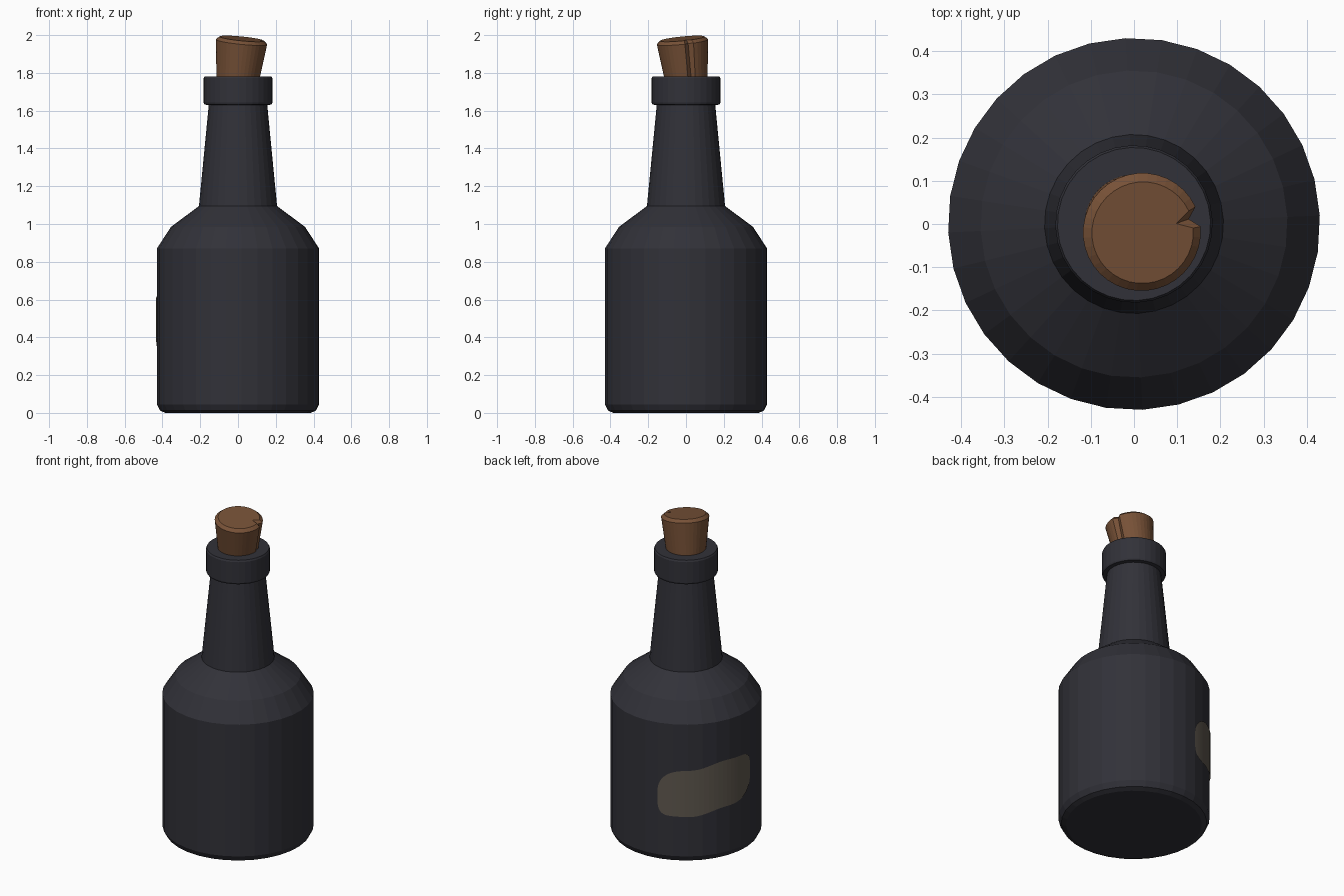
import bpy, bmesh, math
from mathutils import Matrix

if "Cube" in bpy.data.objects:
    bpy.data.objects.remove(bpy.data.objects["Cube"])


def material(name, rgb):
    m = bpy.data.materials.new(name)
    m.diffuse_color = (*rgb, 1)
    m.use_nodes = True
    m.node_tree.nodes["Principled BSDF"].inputs["Base Color"].default_value = m.diffuse_color
    return m


glass = material("dark_glass", (0.031, 0.031, 0.040))
cork_brown = material("cork_brown", (0.185, 0.083, 0.038))
paper = material("faded_paper", (0.115, 0.098, 0.077))


def finish(name, bm, mat):
    bmesh.ops.recalc_face_normals(bm, faces=bm.faces)
    mesh = bpy.data.meshes.new(name)
    bm.to_mesh(mesh)
    bm.free()
    mesh.materials.append(mat)
    ob = bpy.data.objects.new(name, mesh)
    bpy.context.collection.objects.link(ob)
    return ob


def lathe(name, profile, sides, mat, start=0.0, radius_factor=None, matrix=None):
    """Turn a (radius, z) profile into a closed, flat-faced solid."""
    bm = bmesh.new()
    rings = []
    for j, (r, z) in enumerate(profile):
        ring = []
        for i in range(sides):
            a = math.radians(start) + math.tau * i / sides
            k = radius_factor(i, j) if radius_factor else 1
            ring.append(bm.verts.new((r * k * math.cos(a), r * k * math.sin(a), z)))
        rings.append(ring)
    for lo, hi in zip(rings, rings[1:]):
        for i in range(sides):
            n = (i + 1) % sides
            bm.faces.new((lo[i], lo[n], hi[n], hi[i]))
    bm.faces.new(rings[0][::-1])
    bm.faces.new(rings[-1])
    if matrix:
        bm.transform(matrix)
    return finish(name, bm, mat)


# bottle: base bevel, body, shoulder, neck and collar in one profile
lathe("bottle", [(0.385, 0.0), (0.413, 0.012), (0.43, 0.045), (0.43, 0.87),
                 (0.355, 0.985), (0.207, 1.095), (0.155, 1.63), (0.178, 1.632),
                 (0.182, 1.642), (0.182, 1.772), (0.177, 1.782)],
      32, glass, start=2.6)


# cork: tapered, leaning to the front right, with a split down one side
def split(i, j):
    return (1, 0.9, 0.82, 0.68)[j] if i == 1 else 1


lean = Matrix.Translation((0, 0, 1.78)) @ Matrix.Rotation(math.radians(8), 4, (1, 1, 0))
lathe("cork", [(0.105, -0.08), (0.115, 0.0), (0.137, 0.186), (0.118, 0.203)],
      36, cork_brown, start=5, radius_factor=split, matrix=lean)

# label: thin, slightly crooked, round-cornered patch wrapped round the back left
bm = bmesh.new()
COLS = 32
previous = None
for i in range(COLS + 1):
    u = max(-0.998, min(0.998, 2 * i / COLS - 1))
    u = math.sin(u * math.pi / 2) * 0.999          # denser columns at the ends
    a = math.radians(142.5 + 39.5 * u)
    half = 0.145 * (1 - abs(u) ** 5) ** 0.3
    mid = 0.457 + 0.043 * u + 0.006 * math.sin(7 * u)
    pair = [bm.verts.new((0.4335 * math.cos(a), 0.4335 * math.sin(a), mid + s * half))
            for s in (-1, 1)]
    if previous:
        bm.faces.new((previous[0], pair[0], pair[1], previous[1]))
    previous = pair
label = finish("label", bm, paper)
# make sure the patch faces outward
me = label.data
if sum(p.normal.x * p.center.x + p.normal.y * p.center.y for p in me.polygons) < 0:
    me.flip_normals()
